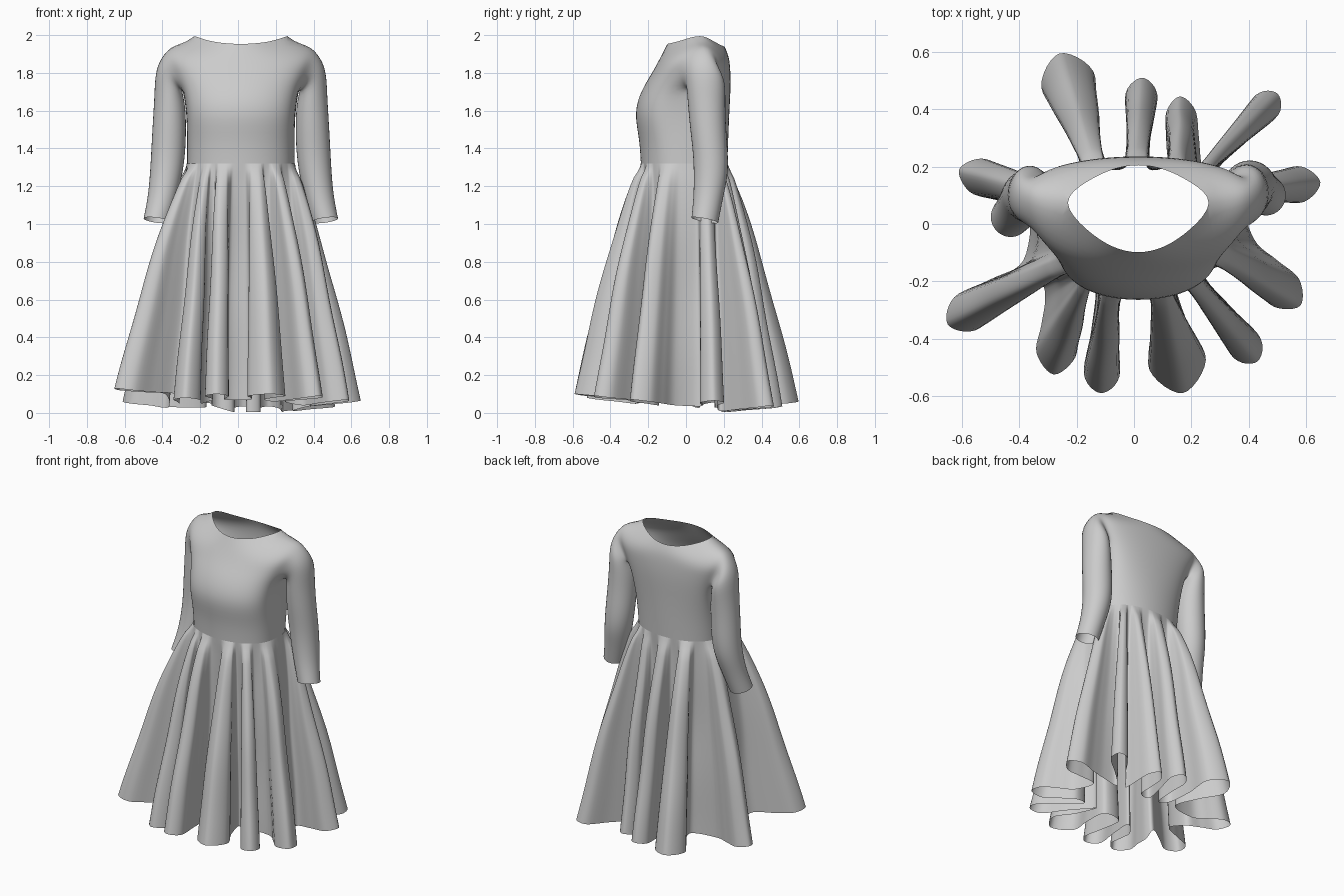
import bpy, bmesh
from math import sin, cos, pi, atan2, floor
from mathutils import Vector

if "Cube" in bpy.data.objects:
    bpy.data.objects.remove(bpy.data.objects["Cube"])

CX = 0.015  # body centre line

# Torso rows: z, half width, front y, back y, side y, squareness exponent
ROWS = [(1.30, .287, -.24, .22, 0, .75), (1.45, .287, -.247, .225, .01, .65),
        (1.59, .29, -.278, .23, .03, .48), (1.71, .31, -.238, .237, .08, .52),
        (1.80, .362, -.18, .237, .09, .6), (1.885, .402, -.135, .23, .1, .65)]


def section(row, t):
    """Point on a torso cross-section at angle t."""
    z, w, yf, yb, ys, e = row
    s = sin(t)
    y = ys + ((yb if s > 0 else yf) - ys) * abs(s) ** e
    return Vector((CX + w * cos(t), y, z))


def finish(bm, name, levels):
    bmesh.ops.recalc_face_normals(bm, faces=bm.faces)
    me = bpy.data.meshes.new(name)
    bm.to_mesh(me)
    bm.free()
    ob = bpy.data.objects.new(name, me)
    bpy.context.collection.objects.link(ob)
    for p in me.polygons:
        p.use_smooth = True
    if levels:
        m = ob.modifiers.new("smooth", 'SUBSURF')
        m.levels = m.render_levels = levels
    return ob


# --- Bodice with sleeves -------------------------------------------------
bm = bmesh.new()
V = {}  # (front/back, row, column), column 0 = left side, 12 = right side
for r, row in enumerate(ROWS):
    for i in range(13):
        side = i in (0, 12)
        if side and r > 3:
            continue
        for f in (0, 1):
            if f and side:
                V[1, r, i] = V[0, r, i]
            else:
                t = pi - pi * i / 12
                V[f, r, i] = bm.verts.new(section(row, t if f else -t))
TOP = len(ROWS)
SHOULDER = {1: (.388, .105, 1.945), 2: (.335, .095, 1.978), 3: (.278, .08, 2.008)}
for i in range(1, 12):
    k = min(i, 12 - i)
    sg = 1 if i > 6 else -1
    if k <= 3:  # shoulder seam shared by front and back
        x, y, z = SHOULDER[k]
        V[0, TOP, i] = V[1, TOP, i] = bm.verts.new((CX + sg * x, y, z))
    else:       # neckline
        u = (i - 6) / 3
        q = 1 - u * u
        V[0, TOP, i] = bm.verts.new((CX + .27 * u, .075 - .18 * q, 2.0 - .048 * q ** .8))
        V[1, TOP, i] = bm.verts.new((CX + .27 * u, .075 + .135 * q, 2.0 - .065 * q))
for f in (0, 1):
    for r in range(TOP):
        for i in (range(12) if r < 3 else range(1, 11)):
            bm.faces.new((V[f, r, i], V[f, r, i + 1], V[f, r + 1, i + 1], V[f, r + 1, i]))

# Sleeve rings: centre x, y, z, radius x, radius y, outer lift
SLEEVE = [(.383, .105, 1.77, .077, .115, .07), (.375, .108, 1.66, .09, .11, .03),
          (.378, .115, 1.52, .098, .105, .01), (.384, .13, 1.38, .1, .102, 0),
          (.395, .133, 1.26, .095, .1, 0), (.415, .118, 1.14, .085, .086, 0),
          (.445, .1, 1.02, .077, .078, .01)]
for sg, col, end in ((1, 11, 12), (-1, 1, 0)):
    ring = ([V[0, 3, end]] + [V[0, r, col] for r in (3, 4, 5)] + [V[0, TOP, col]]
            + [V[1, r, col] for r in (5, 4, 3)])
    for n, (x, y, z, rx, ry, lift) in enumerate(SLEEVE):
        if sg < 0:  # left arm hangs further forward
            y -= .075 * (n / 6) ** 1.3
        new = []
        for j in range(8):
            a = j * pi / 4
            tilt = .015 * sin(a) if n == 6 else 0
            new.append(bm.verts.new((CX + sg * (x - rx * cos(a)), y - ry * sin(a),
                                     z - lift * cos(a) + tilt)))
        for j in range(8):
            k = (j + 1) % 8
            bm.faces.new((ring[j], ring[k], new[k], new[j]))
        ring = new
finish(bm, "bodice_with_sleeves", 2)

# --- Pleated skirt -------------------------------------------------------
# Folds at the hem, anticlockwise: root x, y, tip x, y, root and tip half width, tip z
FOLDS = [(.38, .12, .65, .145, .045, .062, .065), (.27, .20, .50, .455, .025, .052, .04),
         (.175, .21, .16, .445, .06, .05, .035), (.01, .20, .03, .51, .035, .055, .035),
         (-.14, .20, -.26, .595, .03, .095, .06), (-.35, .10, -.61, .19, .055, .062, .06),
         (-.36, -.17, -.65, -.35, .05, .068, .13), (-.25, -.26, -.28, -.525, .06, .068, .08),
         (-.10, -.22, -.115, -.59, .035, .062, .10), (.10, -.20, .17, -.59, .04, .1, .10),
         (.22, -.20, .43, -.48, .035, .058, .09), (.38, -.10, .58, -.285, .06, .065, .07)]
n = len(FOLDS)
ang = []
for f in FOLDS:
    a = atan2(f[1] / .22, (f[0] - CX) / .285)
    while ang and a < ang[-1]:
        a += 2 * pi
    ang.append(a)

# Control points: hem x, y, z and waist angle
ctrl = []
for i, (bx, by, tx, ty, wn, wt, z) in enumerate(FOLDS):
    prev = ang[i] - (ang[i - 1] - (2 * pi if i == 0 else 0))
    nxt = (ang[(i + 1) % n] + (2 * pi if i == n - 1 else 0)) - ang[i]
    b, t = Vector((bx, by)), Vector((tx, ty))
    d = (t - b).normalized()
    p = Vector((-d.y, d.x))
    c = t - d * wt
    m = b.lerp(c, .5)
    wm = .7 * wn + .3 * wt
    pts = [(b - p * wn, -.36, -.03), (m - p * wm, -.26, -.02), (c - p * wt, -.16, -.01),
           (t, 0, 0), (c + p * wt, .16, -.01), (m + p * wm, .26, -.02), (b + p * wn, .36, -.03)]
    for q, o, dz in pts:
        ctrl.append((q.x, q.y, z + dz, ang[i] + o * (prev if o < 0 else nxt)))


def point(i):
    x, y, z, a = ctrl[i % len(ctrl)]
    return Vector((x, y, z, a + 2 * pi * floor(i / len(ctrl))))


hem = []
STEP = 6
for i in range(len(ctrl)):
    p0, p1, p2, p3 = (point(i + k) for k in (-1, 0, 1, 2))
    for s in range(STEP):
        t = s / STEP
        v = .5 * (2 * p1 + (p2 - p0) * t + (2 * p0 - 5 * p1 + 4 * p2 - p3) * t * t
                  + (3 * p1 - p0 - 3 * p2 + p3) * t ** 3)
        v[3] = p1[3] + (p2[3] - p1[3]) * t
        v[2] = max(v[2], 0)
        hem.append(v)

bm = bmesh.new()
LEVELS = 26
prev_ring = None
for r in range(LEVELS + 1):
    s = (r / LEVELS) ** 1.3
    f = s ** .74 * min(1, .5 + s * 8)
    ring = []
    for v in hem:
        w = section(ROWS[0], v[3])
        w.z += .02
        ripple = .005 * sin(9 * s + 3 * v[3]) * s * (1 - s) * 4
        ring.append(bm.verts.new((w.x + (v[0] - w.x) * f + ripple * cos(v[3]),
                                  w.y + (v[1] - w.y) * f + ripple * sin(v[3]),
                                  w.z + (v[2] - w.z) * s)))
    if prev_ring:
        for j in range(len(ring)):
            k = (j + 1) % len(ring)
            bm.faces.new((prev_ring[j], prev_ring[k], ring[k], ring[j]))
    prev_ring = ring
finish(bm, "pleated_skirt", 0)
